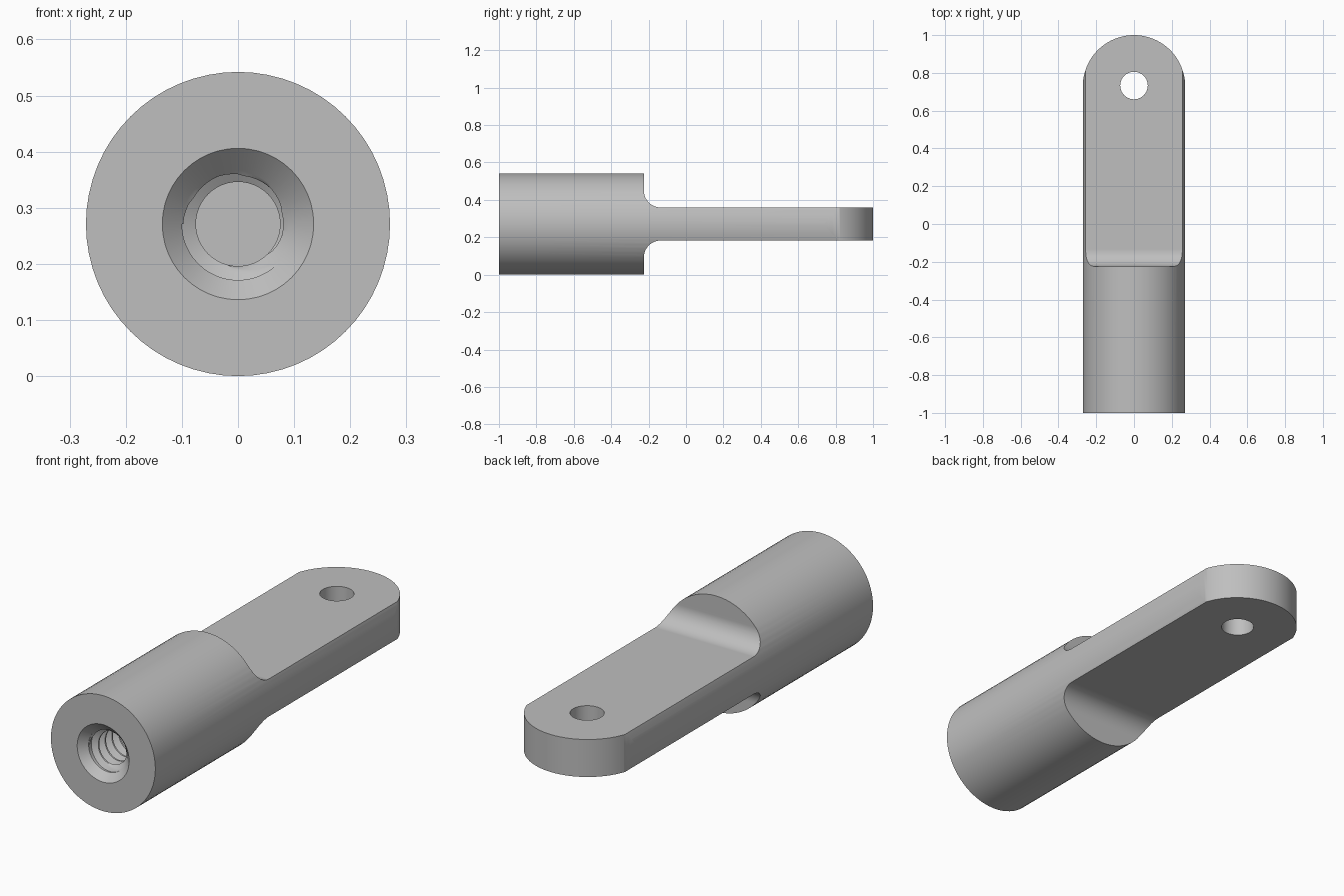
import bpy, bmesh
from math import sin, cos, pi, radians
from mathutils import Vector

if "Cube" in bpy.data.objects:
    bpy.data.objects.remove(bpy.data.objects["Cube"])

R = 0.271            # shaft radius, also the height of its axis
TANG = 0.088         # half thickness of the flat tang
SHOULDER = -0.225    # where the shaft steps down to the tang
FILLET = 0.09
TIP = 1 - R          # centre of the rounded tip
ROOT, CREST, PITCH = 0.1, 0.075, 0.05
MOUTH = 0.135        # countersink radius at the end face
BORE_END = -0.45

steel = bpy.data.materials.new("light grey steel")
steel.use_nodes = True
grey = (0.52, 0.52, 0.52, 1)
steel.diffuse_color = grey
steel.node_tree.nodes["Principled BSDF"].inputs["Base Color"].default_value = grey


def finish(name, bm):
    bmesh.ops.recalc_face_normals(bm, faces=bm.faces)
    mesh = bpy.data.meshes.new(name)
    bm.to_mesh(mesh)
    bm.free()
    mesh.materials.append(steel)
    obj = bpy.data.objects.new(name, mesh)
    bpy.context.collection.objects.link(obj)
    return obj


def extrude(name, points, direction):
    """Solid prism from an outline of 3D points."""
    bm = bmesh.new()
    face = bm.faces.new([bm.verts.new(p) for p in points])
    out = bmesh.ops.extrude_face_region(bm, geom=[face])
    moved = [v for v in out["geom"] if isinstance(v, bmesh.types.BMVert)]
    bmesh.ops.translate(bm, verts=moved, vec=Vector(direction))
    return finish(name, bm)


def lathe(name, profile, n):
    """Capped solid turned about the shaft axis from (y, radius) pairs."""
    bm = bmesh.new()
    rings = [[bm.verts.new((r * cos(2 * pi * i / n), y, R + r * sin(2 * pi * i / n)))
              for i in range(n)] for y, r in profile]
    for a, b in zip(rings, rings[1:]):
        for i in range(n):
            j = (i + 1) % n
            bm.faces.new((a[i], a[j], b[j], b[i]))
    bm.faces.new(rings[0])
    bm.faces.new(rings[-1])
    return finish(name, bm)


def activate(obj):
    bpy.ops.object.select_all(action="DESELECT")
    obj.select_set(True)
    bpy.context.view_layer.objects.active = obj


def carve(target, cutter, operation="DIFFERENCE"):
    cutter.hide_render = True
    activate(target)
    mod = target.modifiers.new("carve", "BOOLEAN")
    mod.operation, mod.object, mod.solver = operation, cutter, "EXACT"
    bpy.ops.object.modifier_apply(modifier=mod.name)
    bpy.data.objects.remove(cutter)


# Round shaft running the full length
body = lathe("rod_end_body", [(-1, R), (1.1, R)], 64)

# Rounded tip, cut by a plan outline
arc = [radians(3 + 174 * i / 40) for i in range(41)]
plan = [(0.4, -1.2), (0.4, TIP)]
plan += [(R * cos(a), TIP + R * sin(a)) for a in arc]
plan += [(-0.4, TIP), (-0.4, -1.2)]
carve(body, extrude("tip_outline", [(x, y, -0.2) for x, y in plan], (0, 0, 1)), "INTERSECT")

# Filleted steps above and below the tang
step = [(1.2, 0.5), (1.2, TANG)]
for i in range(13):
    a = radians(270 - 90 * i / 12)
    step.append((SHOULDER + FILLET + FILLET * cos(a), TANG + FILLET + FILLET * sin(a)))
step.append((SHOULDER, 0.5))
for side in (1, -1):
    carve(body, extrude("step", [(-0.5, y, R + side * z) for y, z in step], (1, 0, 0)))

# Pin hole through the tang
circle = [2 * pi * i / 40 for i in range(40)]
carve(body, extrude("pin_hole", [(0.073 * cos(a), 0.733 + 0.073 * sin(a), 0) for a in circle],
                    (0, 0, 0.6)))

# Countersunk blind bore
carve(body, lathe("bore", [(-1.05, MOUTH + 0.05), (-1 + MOUTH - ROOT, ROOT), (BORE_END, ROOT)], 48))

# Helical thread ridge, trimmed where it runs out into the countersink
half_root, half_crest, cuts = 0.021, 0.004, 5
flank = [(half_root + (half_crest - half_root) * k / cuts,
          ROOT + 0.003 + (CREST - ROOT - 0.003) * k / cuts) for k in range(cuts + 1)]
section = [(-w, r) for w, r in flank] + [(w, r) for w, r in reversed(flank)]
bm = bmesh.new()
per_turn = 48
start = -0.975
count = int((BORE_END - start) / PITCH * per_turn)
previous = None
for i in range(count):
    a = pi - 2 * pi * i / per_turn
    centre = start + PITCH * i / per_turn
    ring = []
    for w, r in section:
        y = centre + w
        cone = MOUTH - (y + 1)
        if r < cone:
            r = cone + 0.002
        ring.append(bm.verts.new((r * cos(a), y, R + r * sin(a))))
    if previous:
        for k in range(len(ring)):
            m = (k + 1) % len(ring)
            bm.faces.new((previous[k], previous[m], ring[m], ring[k]))
    else:
        bm.faces.new(ring)
    previous = ring
bm.faces.new(previous)
thread = finish("internal_thread", bm)

# Smooth curved walls, crisp edges
for obj in (body, thread):
    activate(obj)
    bpy.ops.object.shade_smooth_by_angle(angle=radians(30))
normals = body.modifiers.new("flat_normals", "WEIGHTED_NORMAL")
normals.keep_sharp = True
